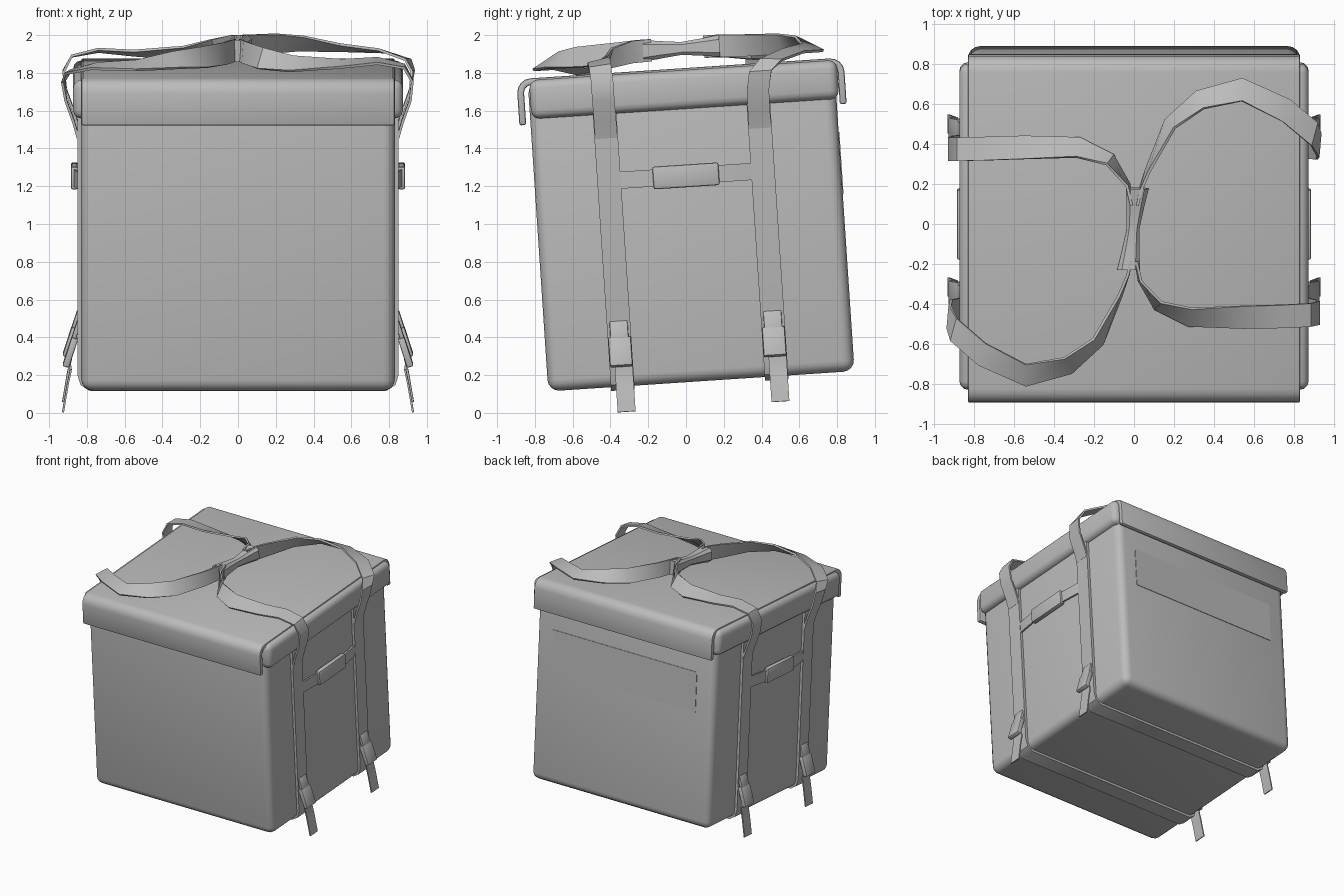
import bpy, bmesh, math
from mathutils import Matrix, Vector

if "Cube" in bpy.data.objects:
    bpy.data.objects.remove(bpy.data.objects["Cube"])

# The whole bag leans slightly; parts are built upright and then tilted
LEAN = Matrix.Rotation(math.radians(3.8), 4, 'X') @ Matrix.Translation((0, 0.083, 0))
GREY = bpy.data.materials.new("grey_fabric")
GREY.diffuse_color = (0.5, 0.5, 0.5, 1)
GREY.use_nodes = True
GREY.node_tree.nodes["Principled BSDF"].inputs["Base Color"].default_value = GREY.diffuse_color


def finish(bm, name, bevel=0, segments=3, angle=35):
    bmesh.ops.recalc_face_normals(bm, faces=bm.faces)
    bm.transform(LEAN)
    me = bpy.data.meshes.new(name)
    bm.to_mesh(me)
    bm.free()
    ob = bpy.data.objects.new(name, me)
    bpy.context.collection.objects.link(ob)
    me.materials.append(GREY)
    bpy.ops.object.select_all(action='DESELECT')
    ob.select_set(True)
    bpy.context.view_layer.objects.active = ob
    if bevel:
        mod = ob.modifiers.new("rounding", 'BEVEL')
        mod.width, mod.segments = bevel, segments
        mod.limit_method = 'ANGLE'
        mod.angle_limit = math.radians(40)
        bpy.ops.object.modifier_apply(modifier=mod.name)
    bpy.ops.object.shade_smooth_by_angle(angle=math.radians(angle))
    return ob


def box(name, lo, hi, bevel=0, segments=3, pitch=0, angle=35):
    lo, hi = Vector(lo), Vector(hi)
    size = hi - lo
    bm = bmesh.new()
    bmesh.ops.create_cube(bm, size=1, matrix=Matrix.Translation((lo + hi) / 2)
                          @ Matrix.Rotation(pitch, 4, 'Y') @ Matrix.Diagonal((*size, 1)))
    return finish(bm, name, bevel, segments, angle)


def loft(name, rings, bevel=0, segments=2, angle=35):
    bm = bmesh.new()
    rows = [[bm.verts.new(p) for p in ring] for ring in rings]
    n = len(rows[0])
    for a, b in zip(rows, rows[1:]):
        for i in range(n):
            bm.faces.new((a[i], a[(i + 1) % n], b[(i + 1) % n], b[i]))
    bm.faces.new(rows[0])
    bm.faces.new(rows[-1])
    return finish(bm, name, bevel, segments, angle)


def ribbon(name, points, width, thick=0.014, turn=Matrix()):
    """Flat strap; each point is x, y, z, heading and tilt of its width."""
    pos = [Vector(p[:3]) for p in points]
    rings = []
    for i, p in enumerate(points):
        h, t = math.radians(p[3]), math.radians(p[4])
        across = Vector((math.cos(h) * math.cos(t), math.sin(h) * math.cos(t), math.sin(t)))
        along = pos[min(i + 1, len(pos) - 1)] - pos[max(i - 1, 0)]
        out = along.cross(across).normalized() * thick / 2
        side = across * width / 2
        rings.append([turn @ (pos[i] + q) for q in
                      (side + out, side - out, -side - out, -side + out)])
    return loft(name, rings)


# Box body
box("body", (-0.83, -0.803, 0.162), (0.83, 0.822, 1.80), 0.06, 4)

# Lid: a slab curling down at front and back
def curl(inset):
    front, back, top, r = -0.862 + inset, 0.874 - inset, 1.822 - inset, 0.075 - inset
    pts = [(front, 1.577)]
    for cy, start in ((front + r, 180), (back - r, 90)):
        for k in range(5):
            a = math.radians(start - 22.5 * k)
            pts.append((cy + r * math.cos(a), top - r + r * math.sin(a)))
    return pts + [(back, 1.577)]


profile = curl(0) + curl(0.036)[::-1]
loft("lid", [[(x, y, z) for y, z in profile] for x in (-0.83, 0.83)], 0.01)
box("lid_side_flaps", (-0.873, -0.796, 1.606), (0.873, 0.837, 1.812), 0.045, 3)

# Outlined panel on the back
box("back_panel", (-0.67, 0.819, 1.10), (0.67, 0.826, 1.43))

# Straps running down both sides and under the bottom
half = [(0.84, 1.66), (0.84, 0.23), (0.825, 0.18), (0.785, 0.153)]
for label, y in (("front", -0.408), ("back", 0.408)):
    path = [(x, y, z, 90, 0) for x, z in half]
    path += [(-x, y, z, 90, 0) for x, z in half[::-1]]
    ribbon(label + "_body_strap", path, 0.125, 0.022)

# Side handles, buckles and loose strap tails
tail = [(0.865, 0.40), (0.893, 0.31), (0.885, 0.25), (0.902, 0.17), (0.926, 0.027)]
for label, s in (("right", 1), ("left", -1)):
    band = [(0.838, -0.36), (0.845, -0.33), (0.862, -0.18),
            (0.862, 0.18), (0.845, 0.33), (0.838, 0.36)]
    ribbon(label + "_handle_band", [(s * x, y, 1.252, 0, 90) for x, y in band], 0.09)
    box(label + "_handle_pad", (s * 0.865 - 0.02, -0.175, 1.192),
        (s * 0.865 + 0.02, 0.175, 1.312), 0.01, 2)
    for end, y in (("front", -0.408), ("back", 0.408)):
        name = label + "_" + end
        pitch = -s * math.radians(18)
        box(name + "_buckle", (s * 0.888 - 0.018, y - 0.06, 0.265),
            (s * 0.888 + 0.018, y + 0.06, 0.425), 0.008, 2, pitch)
        box(name + "_buckle_clip", (s * 0.856 - 0.012, y - 0.048, 0.41),
            (s * 0.856 + 0.012, y + 0.048, 0.51), 0.006, 2, pitch)
        box(name + "_buckle_bar", (s * 0.912 - 0.006, y - 0.05, 0.28),
            (s * 0.912 + 0.006, y + 0.05, 0.31), 0.003, 1, pitch)
        ribbon(name + "_strap_tail", [(s * x, y + 0.012, z, 90, 0) for x, z in tail],
               0.095, 0.01)

# Carrying straps: a wide loop and a straight run, each repeated by a half turn
rise = [(0.846, 0.408, 1.48), (0.872, 0.408, 1.57), (0.912, 0.41, 1.68)]
loop = [(*p, 90, 0) for p in rise] + [
    (0.925, 0.43, 1.78, 85, 0), (0.90, 0.49, 1.835, 75, -5),
    (0.76, 0.61, 1.875, 72, -10), (0.54, 0.715, 1.885, 90, -20),
    (0.33, 0.665, 1.91, 115, -42), (0.18, 0.545, 1.917, 145, -62),
    (0.07, 0.315, 1.922, 155, -83), (0.03, 0.21, 1.928, 160, -88),
    (0.015, 0.14, 1.928, 160, -88)]
straight = [(-x, y, z, 90, 0) for x, y, z in rise] + [
    (-0.923, 0.41, 1.78, 90, 0), (-0.88, 0.415, 1.86, 90, -5),
    (-0.74, 0.42, 1.89, 90, -10), (-0.55, 0.425, 1.875, 88, -15),
    (-0.28, 0.425, 1.875, 78, -38), (-0.12, 0.365, 1.90, 50, -65),
    (-0.03, 0.24, 1.925, 25, -85), (-0.01, 0.14, 1.928, 20, -88)]
for label, turn in (("back", Matrix()), ("front", Matrix.Rotation(math.pi, 4, 'Z'))):
    ribbon(label + "_loop_strap", loop, 0.118, 0.014, turn)
    ribbon(label + "_straight_strap", straight, 0.118, 0.014, turn)

# Wrapped grip, pinched in the middle
rings = []
for t, w, h in ((0, 0.057, 0.058), (0.25, 0.043, 0.045), (0.5, 0.032, 0.034),
                (0.75, 0.043, 0.045), (1, 0.057, 0.058)):
    cx, cy = -0.027 + 0.044 * t, -0.182 + 0.405 * t
    corners = ((1, .6), (.6, 1), (-.6, 1), (-1, .6), (-1, -.6), (-.6, -1), (.6, -1), (1, -.6))
    rings.append([(cx + w * a, cy, 1.927 + h * b) for a, b in corners])
loft("grip", rings)
